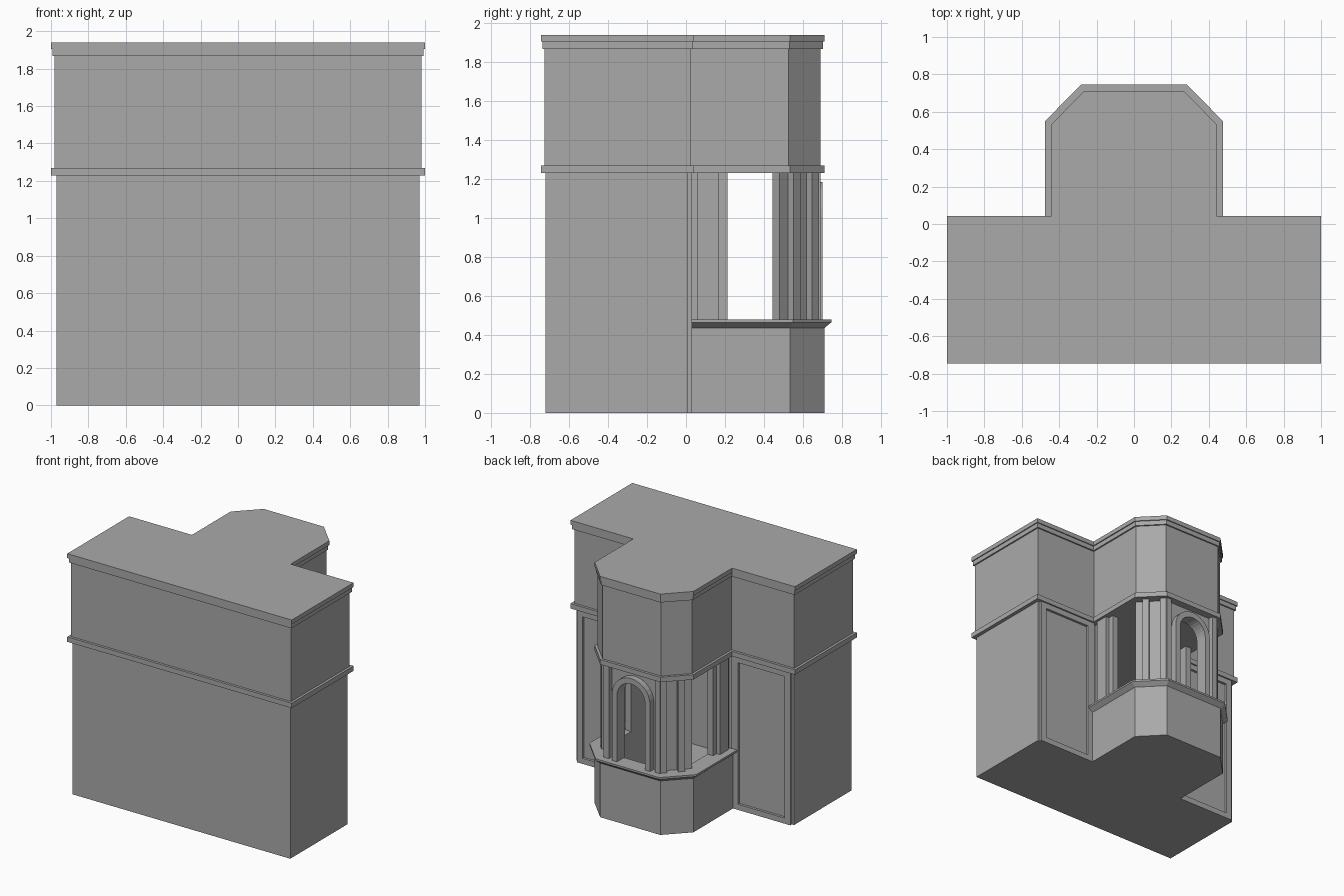
import bpy
import bmesh
import math
from mathutils import Vector

cube = bpy.data.objects.get("Cube")
if cube:
    bpy.data.objects.remove(cube, do_unlink=True)

GREY = (0.4, 0.4, 0.4, 1)
plaster = bpy.data.materials.new("plain_grey")
plaster.use_nodes = True
plaster.diffuse_color = GREY
plaster.node_tree.nodes["Principled BSDF"].inputs["Base Color"].default_value = GREY

BACK = 0.01                      # rear wall plane of the ground floor
SILL, BELT = 0.48, 1.23          # open storey of the bay


def loft(name, rings):
    """Closed solid through matching rings of 3D points."""
    bm = bmesh.new()
    loops = [[bm.verts.new(p) for p in ring] for ring in rings]
    n = len(loops[0])
    for a, b in zip(loops, loops[1:]):
        for i in range(n):
            j = (i + 1) % n
            bm.faces.new((a[i], a[j], b[j], b[i]))
    bm.faces.new(loops[0][::-1])
    bm.faces.new(loops[-1])
    bmesh.ops.recalc_face_normals(bm, faces=bm.faces)
    mesh = bpy.data.meshes.new(name)
    bm.to_mesh(mesh)
    bm.free()
    mesh.materials.append(plaster)
    obj = bpy.data.objects.new(name, mesh)
    bpy.context.collection.objects.link(obj)


def prism(name, outline, z0, z1):
    loft(name, [[(x, y, z) for x, y in outline] for z in (z0, z1)])


def slab(name, profile, y0, y1):
    """Extrude an x-z profile along y."""
    loft(name, [[(x, y, z) for x, z in profile] for y in (y0, y1)])


def box(name, x0, x1, y0, y1, z0, z1):
    prism(name, [(x0, y0), (x1, y0), (x1, y1), (x0, y1)], z0, z1)


def mirrored(half):
    return half + [(-x, y) for x, y in reversed(half)]


def bay(o, y0):
    """Bay outline grown by o, from the +x wall round to the -x wall."""
    k = o * math.tan(math.pi / 8)
    return mirrored([(0.42 + o, y0), (0.42 + o, 0.526 + k), (0.26 + k, 0.69 + o)])


def t_plan(o):
    """Whole floor plan grown by o."""
    x, front, rear = 0.98 + o, -0.725 - o, 0.022 + o
    return [(x, front), (x, rear)] + bay(o, rear) + [(-x, rear), (-x, front)]


def bay_ring(o_out, o_in, y0):
    return bay(o_out, y0) + bay(o_in, y0)[::-1]


# Hollow ground floor, open to the bay at the rear
box("room_floor", -0.97, 0.97, -0.72, BACK, 0, 0.02)
outer_walls = mirrored([(0.34, BACK), (0.97, BACK), (0.97, -0.72)])
inner_walls = mirrored([(0.34, BACK - 0.04), (0.93, BACK - 0.04), (0.93, -0.68)])
prism("ground_floor_walls", outer_walls + inner_walls[::-1], 0, BELT)

# Upper storey and cornices
prism("belt_cornice", t_plan(0.02), BELT, 1.27)
prism("upper_storey", t_plan(0), 1.27, 1.87)
prism("roof_cornice_lower", t_plan(0.012), 1.868, 1.905)
prism("roof_cornice_upper", t_plan(0.02), 1.905, 1.94)

# Hollow bay base with a flared sill
prism("bay_floor", bay(0.01, BACK), 0, 0.02)
prism("bay_base", bay_ring(0.02, -0.08, BACK - 0.04), 0, 0.435)
loft("bay_sill", [[(x, y, z) for x, y in bay_ring(o, -0.08, 0.03)]
                  for o, z in ((0.02, 0.435), (0.056, 0.465), (0.056, SILL))])


# Rear arched wall and its raised surround
def arch(r, steps=14):
    curve = [(r * math.cos(math.pi * i / steps), 1.015 + r * math.sin(math.pi * i / steps))
             for i in range(steps + 1)]
    return [(r, SILL)] + curve + [(-r, SILL)]


slab("arched_wall", [(-0.24, SILL), (-0.24, BELT), (0.24, BELT), (0.24, SILL)]
     + arch(0.125), 0.60, 0.65)
slab("arch_surround", arch(0.17) + arch(0.125)[::-1], 0.645, 0.70)


def slanted(name, s, along0, along1, depth0, depth1):
    """Upright piece on the slanted bay wall, measured along and outward from it."""
    start, along, out = Vector((0.39, 0.48)), Vector((-0.7, 0.714)), Vector((0.714, 0.7))
    corners = [(along0, depth0), (along1, depth0), (along1, depth1), (along0, depth1)]
    pts = [start + along * a + out * d for a, d in corners]
    prism(name, [(s * p.x, p.y) for p in pts], SILL, BELT)


for s, side in ((1, "left"), (-1, "right")):
    def pair(name, x0, x1, y0, y1, z0=SILL, z1=BELT):
        box(f"{side}_{name}", *sorted((s * x0, s * x1)), y0, y1, z0, z1)

    # Bay piers and pilasters
    pair("wall_pier", 0.34, 0.39, BACK - 0.04, 0.212)
    pair("wall_pilaster", 0.385, 0.42, 0.06, 0.167)
    pair("rear_pilaster", 0.205, 0.25, 0.645, 0.69)
    slanted(f"{side}_slanted_wall", s, 0, 0.22, -0.05, 0)
    slanted(f"{side}_slanted_pilaster_outer", s, 0.06, 0.11, -0.005, 0.04)
    slanted(f"{side}_slanted_pilaster_inner", s, 0.195, 0.245, -0.005, 0.04)

    # Framed panel on the rear wall beside the bay
    pair("panel_inner_stile", 0.42, 0.485, BACK, 0.03, 0)
    pair("panel_outer_stile", 0.90, 0.95, BACK, 0.03, 0)
    pair("panel_bottom_rail", 0.485, 0.90, BACK, 0.03, 0, 0.045)
    pair("panel_top_rail", 0.485, 0.90, BACK, 0.03, 1.185, BELT)
